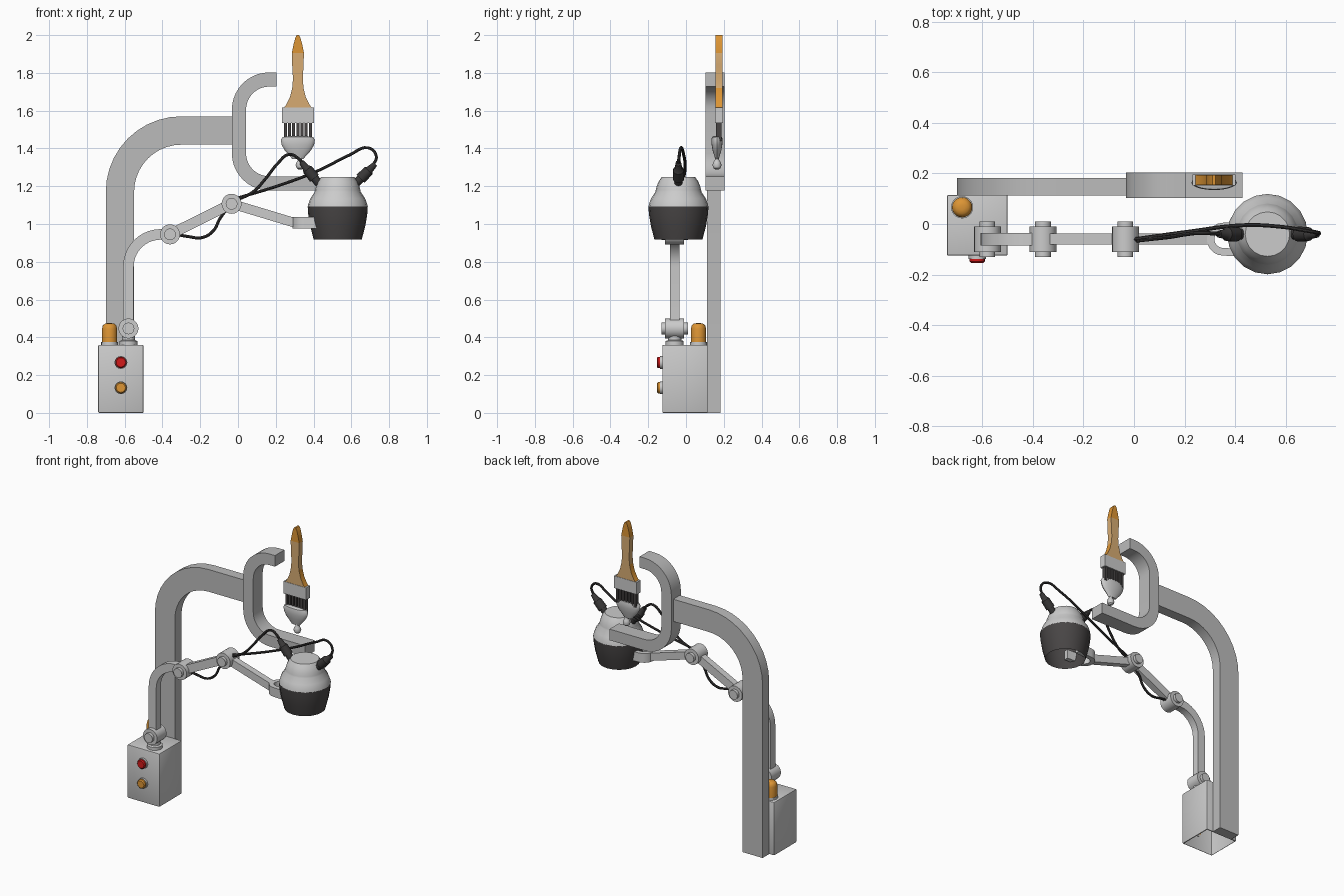
import bpy, bmesh, math
from mathutils import Vector

if "Cube" in bpy.data.objects:
    bpy.data.objects.remove(bpy.data.objects["Cube"])


def mat(name, r, g, b):
    m = bpy.data.materials.new(name)
    m.diffuse_color = (r, g, b, 1)
    m.use_nodes = True
    m.node_tree.nodes["Principled BSDF"].inputs["Base Color"].default_value = m.diffuse_color
    return m


LIGHT = mat("light_grey", 0.6, 0.6, 0.6)
GREY = mat("frame_grey", 0.5, 0.5, 0.5)
DARK = mat("dark_grey", 0.065, 0.06, 0.06)
BLACK = mat("cable_black", 0.04, 0.038, 0.038)
ORANGE = mat("orange", 0.72, 0.3, 0.035)
TAN = mat("wood_tan", 0.68, 0.41, 0.17)
RED = mat("red", 0.65, 0.01, 0.01)


def finish(name, bm, *mats):
    bmesh.ops.recalc_face_normals(bm, faces=bm.faces)
    me = bpy.data.meshes.new(name)
    bm.to_mesh(me)
    bm.free()
    ob = bpy.data.objects.new(name, me)
    bpy.context.collection.objects.link(ob)
    for m in mats:
        me.materials.append(m)
    return ob


def box(name, lo, hi, m, open_bottom=False, bevel=0):
    bm = bmesh.new()
    bmesh.ops.create_cube(bm, size=1)
    for v in bm.verts:
        v.co = [(l + h) / 2 + c * (h - l) for l, h, c in zip(lo, hi, v.co)]
    if bevel:
        bmesh.ops.bevel(bm, geom=bm.edges[:], offset=bevel, segments=2,
                        profile=0.5, affect='EDGES')
    bmesh.ops.recalc_face_normals(bm, faces=bm.faces)
    if open_bottom:
        low = [f for f in bm.faces if f.normal.z < -0.99]
        bmesh.ops.delete(bm, geom=low, context='FACES')
    return finish(name, bm, m)


def sweep(name, path, width, lo, hi, *mats, plane="xz"):
    """Rectangular bar along a flat path; lo..hi is its depth."""
    bm = bmesh.new()
    pts = [Vector(p) for p in path]
    widths = width if isinstance(width, list) else [width] * len(pts)
    rings = []
    for i, p in enumerate(pts):
        t = (pts[min(i + 1, len(pts) - 1)] - pts[max(i - 1, 0)]).normalized()
        n = Vector((-t.y, t.x)) * widths[i] / 2
        ring = []
        for q, d in ((p + n, lo), (p - n, lo), (p - n, hi), (p + n, hi)):
            ring.append(bm.verts.new((q.x, d, q.y) if plane == "xz" else (q.x, q.y, d)))
        rings.append(ring)
    for a, b in zip(rings, rings[1:]):
        for k in range(4):
            bm.faces.new((a[k], a[k - 1], b[k - 1], b[k]))
    bm.faces.new(rings[0])
    bm.faces.new(rings[-1])
    return finish(name, bm, *mats)


def arc(cx, cy, r, a0, a1, n=10):
    return [(cx + r * math.cos(math.radians(a0 + (a1 - a0) * i / n)),
             cy + r * math.sin(math.radians(a0 + (a1 - a0) * i / n))) for i in range(n + 1)]


def lathe(name, origin, axis, profile, m, n=20, caps=(True, True), squash=1):
    """Turn (radius, height) pairs around an axis."""
    bm = bmesh.new()
    rot = Vector((0, 0, 1)).rotation_difference(Vector(axis).normalized())
    rings = []
    for r, h in profile:
        rings.append([bm.verts.new(Vector(origin) + rot @ Vector(
            (r * math.cos(2 * math.pi * k / n), squash * r * math.sin(2 * math.pi * k / n), h)))
            for k in range(n)])
    for a, b in zip(rings, rings[1:]):
        for k in range(n):
            bm.faces.new((a[k - 1], a[k], b[k], b[k - 1]))
    for use, ring in zip(caps, (rings[0], rings[-1])):
        if use:
            bm.faces.new(ring)
    return finish(name, bm, m)


def cable(name, pts):
    cu = bpy.data.curves.new(name, 'CURVE')
    cu.dimensions = '3D'
    cu.bevel_depth, cu.bevel_resolution, cu.resolution_u = 0.008, 2, 6
    cu.use_fill_caps = True
    sp = cu.splines.new('BEZIER')
    sp.bezier_points.add(len(pts) - 1)
    for bp, p in zip(sp.bezier_points, pts):
        bp.co = p
        bp.handle_left_type = bp.handle_right_type = 'AUTO'
    cu.materials.append(BLACK)
    ob = bpy.data.objects.new(name, cu)
    bpy.context.collection.objects.link(ob)
    bpy.ops.object.select_all(action='DESELECT')
    ob.select_set(True)
    bpy.context.view_layer.objects.active = ob
    bpy.ops.object.convert(target='MESH')


# Control box, buttons and warning lamp
box("control_box", (-0.74, -0.125, 0), (-0.5, 0.115, 0.36), LIGHT, True, 0.006)
for nm, z, m in (("red_button", 0.267, RED), ("orange_button", 0.133, ORANGE)):
    lathe(nm + "_ring", (-0.62, -0.12, z), (0, -1, 0), [(0.034, 0), (0.034, 0.018)], LIGHT, 16)
    lathe(nm, (-0.62, -0.12, z), (0, -1, 0), [(0.03, 0), (0.03, 0.028), (0.024, 0.034)], m, 16)
lathe("lamp_base", (-0.68, 0.066, 0.355), (0, 0, 1), [(0.044, 0), (0.044, 0.02)], LIGHT)
lathe("warning_lamp", (-0.68, 0.066, 0.36), (0, 0, 1),
      [(0.04, 0), (0.04, 0.085), (0.036, 0.102), (0.025, 0.112), (0.01, 0.115)], ORANGE)

# Tall curved stand and C-shaped holder
sweep("stand", [(-0.625, 0)] + arc(-0.3, 1.17, 0.325, 180, 90) + [(-0.02, 1.495)],
      0.15, 0.112, 0.182, GREY)
sweep("c_holder", [(0.205, 1.765)] + arc(0.165, 1.605, 0.16, 90, 180)
      + arc(0.165, 1.375, 0.16, 180, 270) + [(0.43, 1.215)], 0.075, 0.102, 0.203, GREY)

# Jointed arm
AY = -0.06
lathe("arm_socket", (-0.58, AY, 0.355), (0, 0, 1), [(0.048, 0), (0.048, 0.025), (0.035, 0.03), (0.035, 0.06)], LIGHT)
for i, (x, z) in enumerate(((-0.58, 0.447), (-0.36, 0.945), (-0.034, 1.107))):
    lathe(f"arm_joint_{i + 1}", (x, AY, z), (0, 1, 0),
          [(0.031, -0.07), (0.031, -0.05), (0.053, -0.05), (0.053, 0.05), (0.031, 0.05), (0.031, 0.07)], LIGHT)
sweep("arm_post", [(-0.58, 0.447)] + arc(-0.41, 0.775, 0.17, 180, 90) + [(-0.36, 0.945)],
      0.056, AY - 0.025, AY + 0.025, LIGHT)
sweep("arm_middle", [(-0.36, 0.945), (-0.034, 1.107)], 0.055, AY - 0.022, AY + 0.022, LIGHT)
sweep("arm_fore", [(-0.034, 1.107), (0.305, 1.005)], 0.05, AY - 0.022, AY + 0.022, LIGHT)
sweep("arm_fork", [(0.46, -0.005)] + arc(0.353, AY, 0.05, 90, 270) + [(0.46, -0.115)],
      0.03, 0.975, 1.037, LIGHT, plane="xy")

# Tool head: open dark bowl with stepped lid
HEAD = (0.528, -0.04, 0)
lathe("head_bowl", HEAD, (0, 0, 1), [(0.127, 0.917), (0.146, 0.99), (0.156, 1.05), (0.159, 1.092)],
      DARK, caps=(False, False))
lathe("head_lid", HEAD, (0, 0, 1),
      [(0.159, 1.09), (0.156, 1.105), (0.145, 1.135), (0.122, 1.17), (0.12, 1.18), (0.115, 1.2),
       (0.105, 1.225), (0.088, 1.25)], LIGHT)

# Plugs
for nm, base, axis in (("left_plug", (0.44, -0.04, 1.2), (-0.63, 0, 0.77)),
                       ("right_plug", (0.61, -0.04, 1.2), (0.7, 0, 0.71))):
    lathe(nm, base, axis, [(0.022, 0), (0.022, 0.055), (0.03, 0.055), (0.028, 0.115),
                           (0.02, 0.125), (0.014, 0.165)], BLACK, 12)

# Cables
cable("left_cable", [(0.345, -0.04, 1.315), (0.318, -0.038, 1.348), (0.27, -0.035, 1.368),
                     (0.21, -0.04, 1.32), (0.15, -0.05, 1.245), (0.08, -0.058, 1.17), (-0.01, -0.068, 1.125)])
cable("right_cable", [(0.715, -0.04, 1.31), (0.732, -0.036, 1.36), (0.69, -0.028, 1.403),
                      (0.59, -0.012, 1.365), (0.43, -0.005, 1.285), (0.22, -0.03, 1.205), (-0.01, -0.062, 1.135)])
cable("lower_cable", [(-0.34, AY, 0.948), (-0.26, AY, 0.933), (-0.19, AY, 0.928),
                      (-0.13, AY, 0.965), (-0.095, AY, 1.03), (-0.05, AY, 1.09)])

# Paintbrush: wooden handle with orange tip and lower edges
BX, BY = 0.317, 0.174
shape = [(1.605, 0.165), (1.63, 0.125), (1.67, 0.085), (1.72, 0.06), (1.77, 0.052), (1.84, 0.06),
         (1.905, 0.064), (1.95, 0.046), (1.985, 0.028), (2.0, 0.012)]
handle = sweep("brush_handle", [(BX, z) for z, w in shape], [w for z, w in shape],
               BY - 0.019, BY + 0.019, TAN, ORANGE)
for f in handle.data.polygons:
    if f.center.z > 1.905 or (f.center.z < 1.73 and abs(f.normal.x) > 0.3):
        f.material_index = 1
box("brush_ferrule", (BX - 0.085, BY - 0.021, 1.535), (BX + 0.085, BY + 0.021, 1.617), LIGHT)
for i in range(7):
    x = BX - 0.066 + i * 0.022
    box(f"bristles_{i + 1}", (x - 0.008, BY - 0.014, 1.44), (x + 0.008, BY + 0.014, 1.54), DARK)

# Paint blob and drip
lathe("paint_blob", (BX, 0.164, 0), (0, 0, 1),
      [(0.03, 1.345), (0.042, 1.36), (0.07, 1.39), (0.086, 1.42), (0.09, 1.445), (0.082, 1.46), (0.05, 1.465)],
      LIGHT, squash=0.33)
lathe("paint_drip", (BX + 0.012, 0.164, 0), (0, 0, 1),
      [(0.008, 1.288), (0.019, 1.296), (0.024, 1.312), (0.019, 1.328), (0.011, 1.34), (0.011, 1.37)], LIGHT, 12)

# Smooth shading that keeps hard edges
bpy.ops.object.select_all(action='SELECT')
bpy.context.view_layer.objects.active = handle
bpy.ops.object.shade_smooth_by_angle(angle=math.radians(35))
